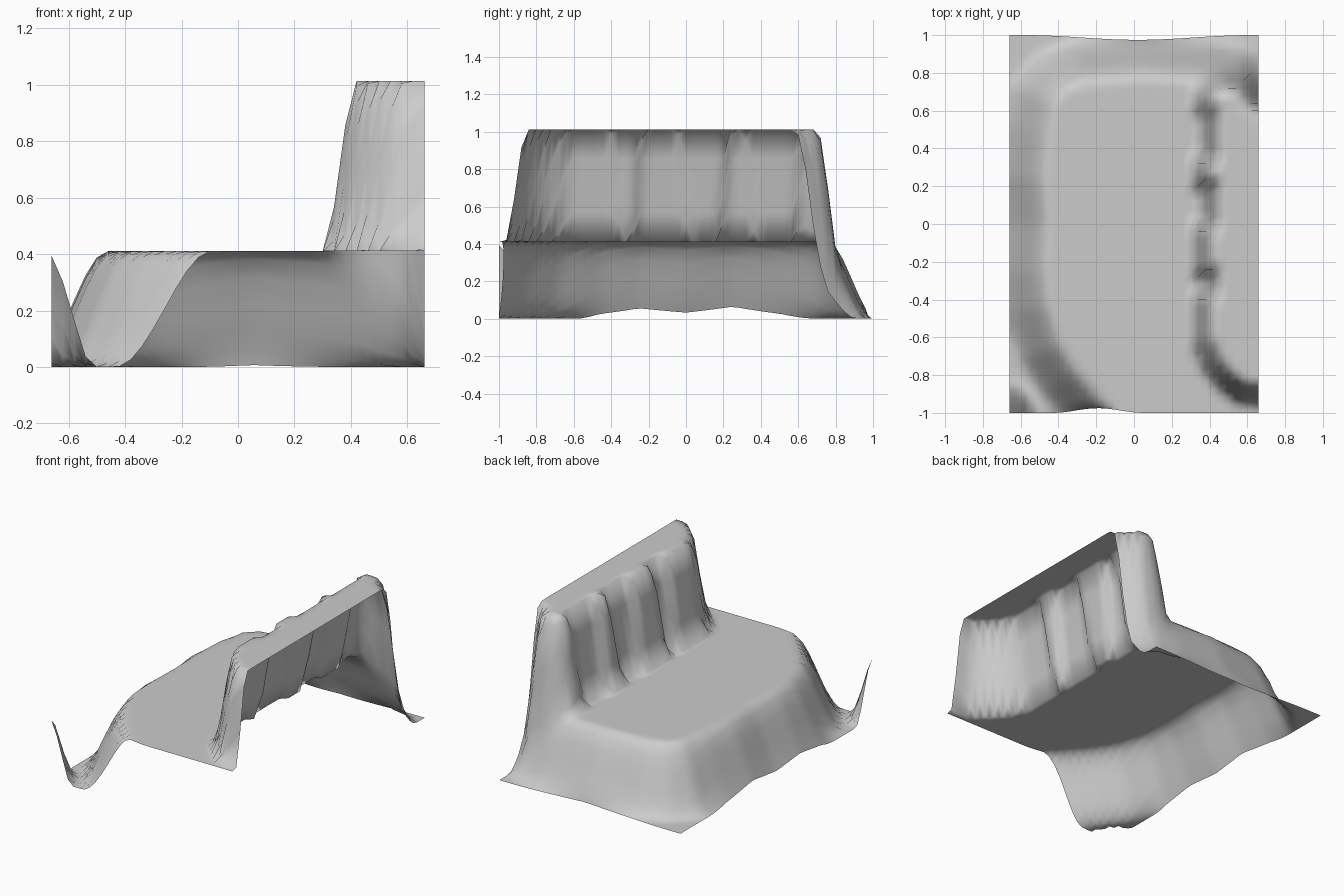
import bpy, bmesh, math
from mathutils import Vector
from mathutils.geometry import intersect_point_line

cube = bpy.data.objects.get("Cube")
if cube:
    bpy.data.objects.remove(cube, do_unlink=True)

# Mid-height outlines of each raised area (they run past open sheet edges)
LOW = [(-.26, -1), (-.4, -.84), (-.5, -.68), (-.57, -.45), (-.59, -.25),
       (-.575, 0), (-.595, .25), (-.57, .5), (-.53, .7), (-.43, .81),
       (-.3, .86), (.05, .89), (.4, .87), (.55, .84), (.62, .77),
       (.66, .71), (.8, .6), (1, .5), (1, -1.3), (-.1, -1.2)]
HIGH = [(.66, -.91), (.56, -.89), (.48, -.83), (.41, -.74), (.36, -.62),
        (.36, -.38), (.4, -.36), (.4, -.27), (.36, -.25), (.36, -.02),
        (.4, 0), (.4, .2), (.36, .22), (.36, .33), (.4, .35), (.4, .58),
        (.37, .62), (.38, .71), (.45, .76), (.58, .76), (.62, .72),
        (.66, .665), (.8, .6), (1, .5), (1, -.92)]
CORNER = [(-.59, -1.2), (-.59, -1), (-.63, -.93), (-.68, -.9),
          (-.9, -.9), (-.9, -1.2)]


def signed_distance(p, outline):
    """Distance to the outline, positive inside."""
    inside, best = False, 10.0
    for a, b in zip(outline, outline[1:] + outline[:1]):
        a, b = Vector(a), Vector(b)
        hit, t = intersect_point_line(p, a, b)
        near = a.lerp(b, min(max(t, 0), 1))
        best = min(best, (p - near.to_2d()).length)
        if (a.y > p.y) != (b.y > p.y):
            if p.x < a.x + (p.y - a.y) / (b.y - a.y) * (b.x - a.x):
                inside = not inside
    return best if inside else -best


def rise(p, outline, width):
    """Smooth 0-1 step across the outline."""
    t = min(max(signed_distance(p, outline) / width + .5, 0), 1)
    return t * t * (3 - 2 * t)


def height(p):
    return (.41 * rise(p, LOW, .26) + .603 * rise(p, HIGH, .12)
            + .41 * rise(p, CORNER, .16))


def bump(v, centre, reach):
    t = (v - centre) / reach
    return .5 + .5 * math.cos(math.pi * t) if abs(t) < 1 else 0


# Terrain sheet: a regular grid lifted into terraces
bm = bmesh.new()
bmesh.ops.create_grid(bm, x_segments=33, y_segments=50, size=1)
for v in bm.verts:
    v.co.x *= .66
    v.co.z = height(v.co.to_2d())
    # Slightly wavy front and back borders
    if v.co.y > .99:
        v.co.y -= .025 * bump(v.co.x, .02, .6)
    elif v.co.y < -.99:
        v.co.y += .025 * bump(v.co.x, -.19, .24)
for f in bm.faces:
    f.smooth = True
mesh = bpy.data.meshes.new("terraced_terrain")
bm.to_mesh(mesh)
bm.free()
terrain = bpy.data.objects.new("terraced_terrain", mesh)
bpy.context.collection.objects.link(terrain)

# Plain grey material
grey = bpy.data.materials.new("light_grey")
grey.use_nodes = True
colour = (.6, .6, .6, 1)
grey.diffuse_color = colour
grey.node_tree.nodes["Principled BSDF"].inputs["Base Color"].default_value = colour
mesh.materials.append(grey)
